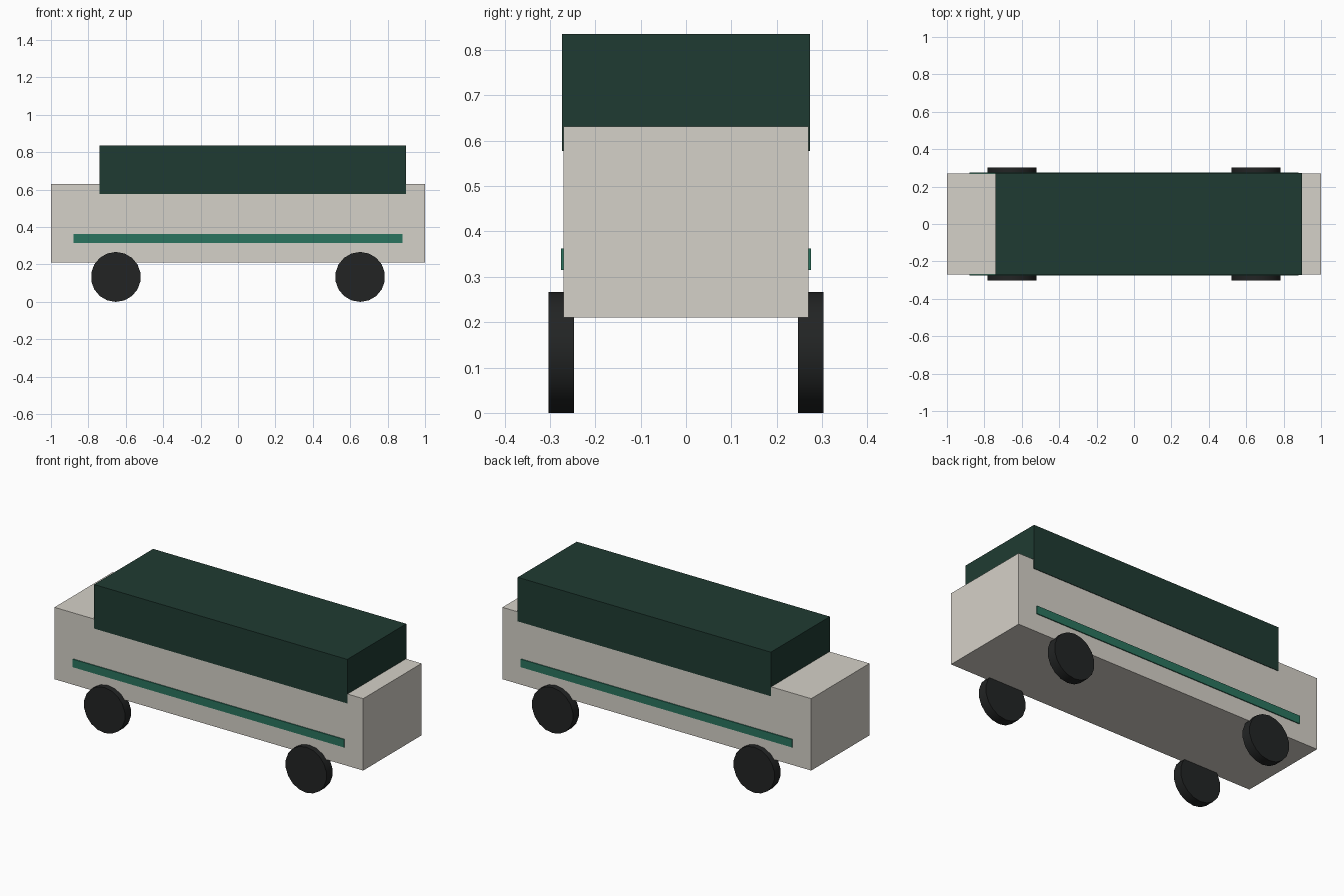
import bpy
import math

if "Cube" in bpy.data.objects:
    bpy.data.objects.remove(bpy.data.objects["Cube"])


def material(name, rgb):
    # sRGB bytes to linear colour
    lin = [((c / 255 + 0.055) / 1.055) ** 2.4 for c in rgb]
    mat = bpy.data.materials.new(name)
    mat.diffuse_color = (*lin, 1)
    mat.use_nodes = True
    mat.node_tree.nodes["Principled BSDF"].inputs["Base Color"].default_value = mat.diffuse_color
    return mat


CREAM = material("cream_paint", (213, 209, 200))
DARK_GREEN = material("dark_green_paint", (31, 59, 50))
GREEN = material("green_trim", (42, 116, 94))
RUBBER = material("rubber", (34, 36, 36))


def box(name, x, y, z, mat):
    """Box from (min, max) ranges on each axis."""
    ranges = (x, y, z)
    bpy.ops.mesh.primitive_cube_add(size=1, location=[(a + b) / 2 for a, b in ranges])
    ob = bpy.context.object
    ob.name = name
    ob.scale = [b - a for a, b in ranges]
    bpy.ops.object.transform_apply(location=False, rotation=False, scale=True)
    ob.data.materials.append(mat)
    return ob


def wheel(name, x, y):
    r = 0.1335
    bpy.ops.mesh.primitive_cylinder_add(vertices=18, radius=r, depth=0.056,
                                        location=(x, y, r),
                                        rotation=(math.pi / 2, 0, 0))
    ob = bpy.context.object
    ob.name = name
    ob.data.materials.append(RUBBER)
    bpy.ops.object.shade_smooth_by_angle(angle=math.radians(30))


# Main body and upper cabin
box("body", (-1, 1), (-0.27, 0.27), (0.21, 0.631), CREAM)
box("cabin", (-0.741, 0.899), (-0.273, 0.273), (0.577, 0.835), DARK_GREEN)

# Side trim strips and wheels, mirrored across the vehicle
for side, s in (("front", -1), ("back", 1)):
    y0, y1 = sorted((s * 0.265, s * 0.2755))
    box(side + "_trim_strip", (-0.88, 0.88), (y0, y1), (0.315, 0.362), GREEN)
    for end, x in (("left", -0.653), ("right", 0.653)):
        wheel(f"{side}_{end}_wheel", x, s * 0.275)
